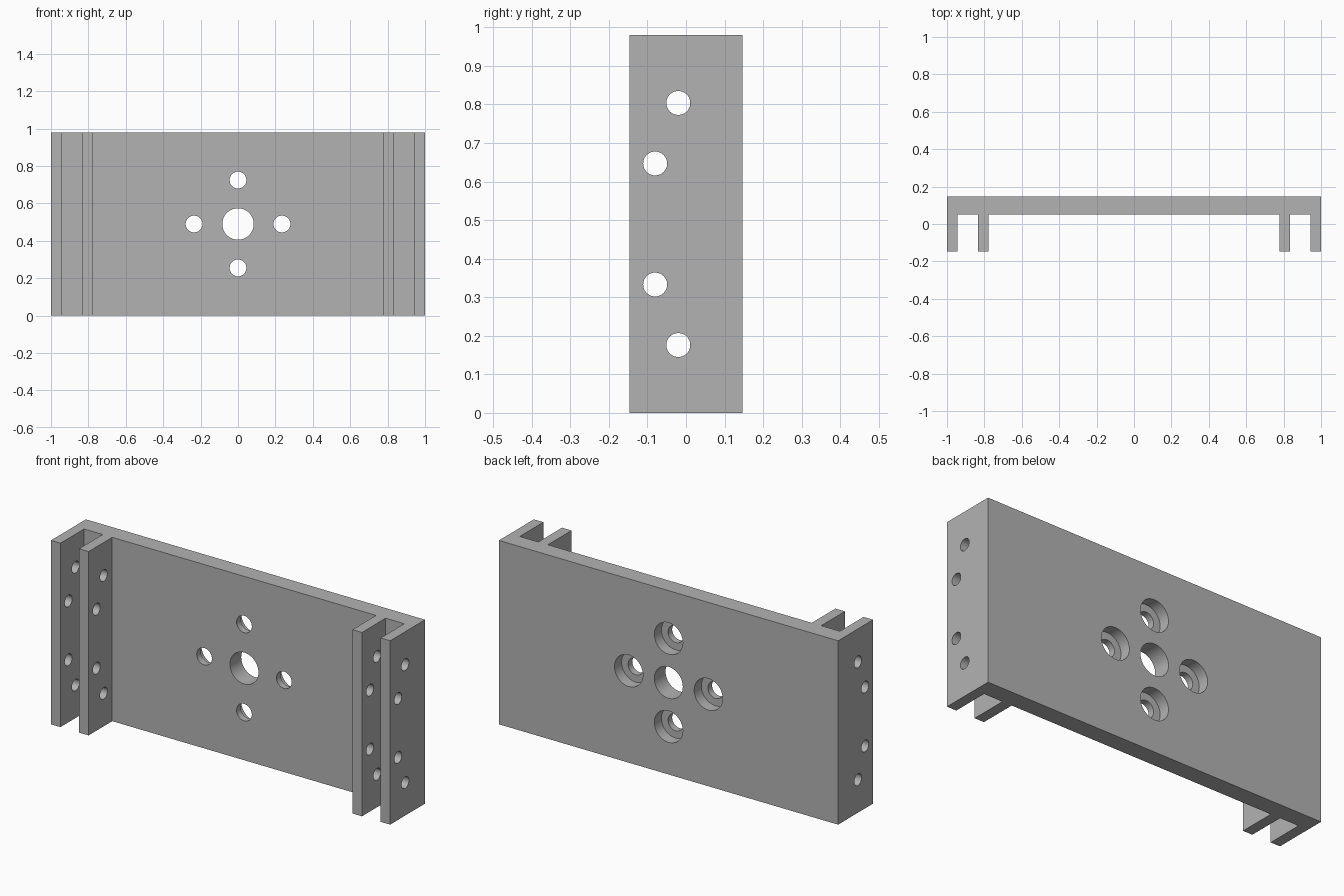
import bpy, bmesh, math
from mathutils import Matrix, Vector

cube = bpy.data.objects.get("Cube")
if cube:
    bpy.data.objects.remove(cube, do_unlink=True)

HEIGHT = 0.98
MID = HEIGHT / 2
BACK, FACE, FRONT = 0.147, 0.052, -0.147

grey = bpy.data.materials.new("plain grey")
grey.use_nodes = True
colour = (0.45, 0.45, 0.45, 1)
grey.diffuse_color = colour
grey.node_tree.nodes["Principled BSDF"].inputs["Base Color"].default_value = colour


def finish(name, bm):
    bmesh.ops.recalc_face_normals(bm, faces=bm.faces)
    mesh = bpy.data.meshes.new(name)
    bm.to_mesh(mesh)
    bm.free()
    mesh.materials.append(grey)
    obj = bpy.data.objects.new(name, mesh)
    bpy.context.collection.objects.link(obj)
    return obj


def cylinders(name, centres, radius, length, turn):
    """Several parallel round cutters in one mesh."""
    bm = bmesh.new()
    for c in centres:
        bmesh.ops.create_cone(bm, cap_ends=True, segments=48, radius1=radius,
                              radius2=radius, depth=length,
                              matrix=Matrix.Translation(c) @ turn)
    obj = finish(name, bm)
    obj.hide_render = True
    return obj


# Bracket: half profile seen from above, mirrored and extruded upwards
half = [(0.778, FACE), (0.778, FRONT), (0.834, FRONT), (0.834, FACE),
        (0.944, FACE), (0.944, FRONT), (1, FRONT), (1, BACK)]
outline = half + [(-x, y) for x, y in reversed(half)]
bm = bmesh.new()
base = bm.faces.new([bm.verts.new((x, y, 0)) for x, y in outline])
top = bmesh.ops.extrude_face_region(bm, geom=[base])["geom"]
bmesh.ops.translate(bm, vec=(0, 0, HEIGHT),
                    verts=[v for v in top if isinstance(v, bmesh.types.BMVert)])
bracket = finish("mounting_bracket", bm)

# Hole cutters: centre bore, four counterbored screw holes, flange holes
along_y = Matrix.Rotation(math.pi / 2, 4, "X")
along_x = Matrix.Rotation(math.pi / 2, 4, "Y")
R = 0.235
ring = [Vector((R * dx, 0, MID + R * dz))
        for dx, dz in ((1, 0), (-1, 0), (0, 1), (0, -1))]
DEPTH = 0.06
cutters = [
    cylinders("centre_bore", [Vector((0, 0.1, MID))], 0.084, 0.3, along_y),
    cylinders("counterbores", [p + Vector((0, BACK, 0)) for p in ring],
              0.084, 2 * DEPTH, along_y),
    cylinders("screw_holes", [p + Vector((0, 0.1, 0)) for p in ring],
              0.045, 0.3, along_y),
    cylinders("flange_holes",
              [Vector((0, y, MID + s * dz)) for y, dz in ((-0.02, 0.314), (-0.08, 0.157))
               for s in (1, -1)], 0.031, 2.4, along_x),
]
for cutter in cutters:
    mod = bracket.modifiers.new(cutter.name, "BOOLEAN")
    mod.operation = "DIFFERENCE"
    mod.solver = "EXACT"
    mod.object = cutter

# Apply the cuts and discard the cutters
bpy.context.view_layer.objects.active = bracket
bracket.select_set(True)
for mod in list(bracket.modifiers):
    bpy.ops.object.modifier_apply(modifier=mod.name)
for cutter in cutters:
    bpy.data.objects.remove(cutter, do_unlink=True)
bpy.ops.object.shade_smooth_by_angle(angle=math.radians(30))
